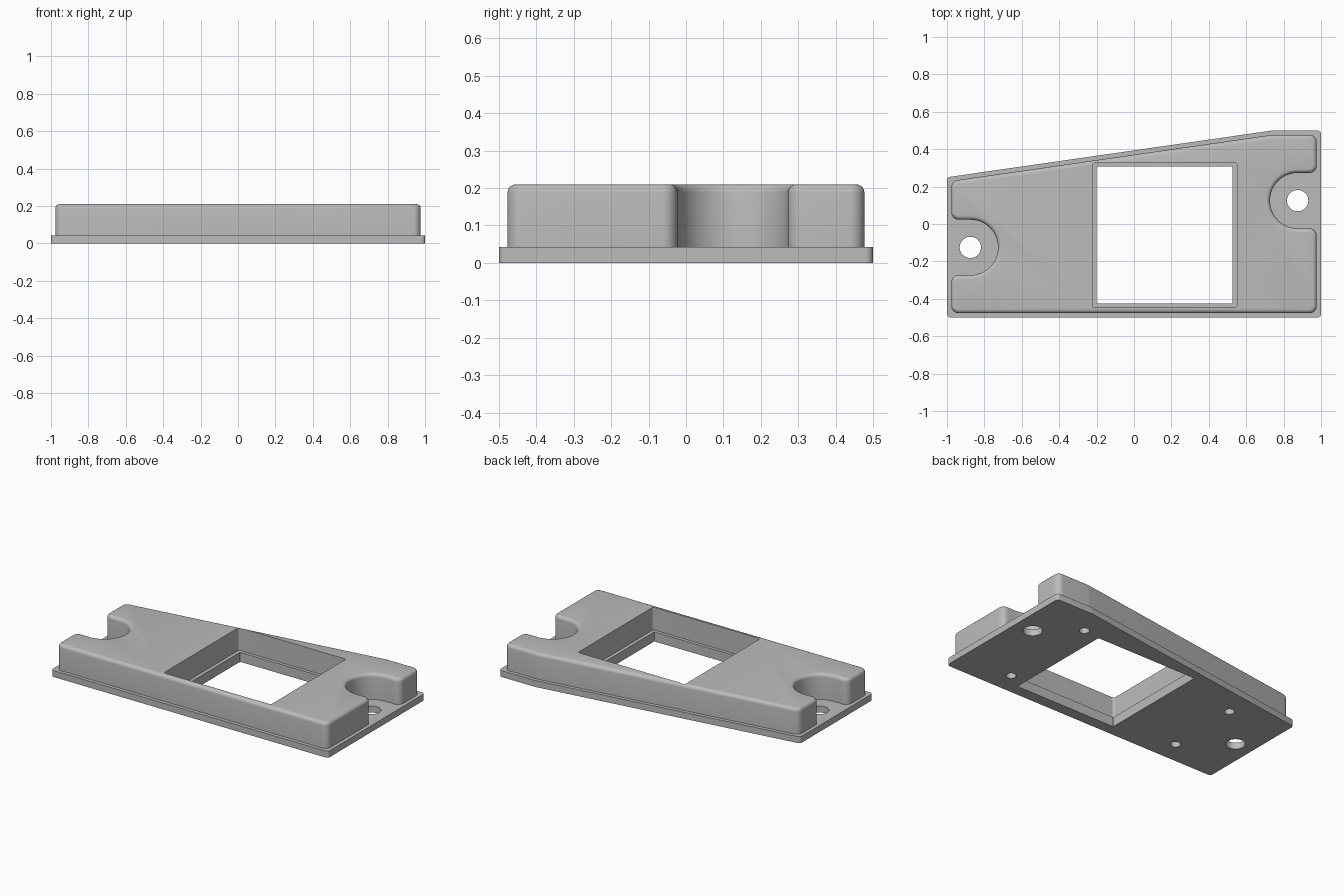
import bpy
import bmesh
import math
from mathutils import Vector

default = bpy.data.objects.get("Cube")
if default:
    bpy.data.objects.remove(default, do_unlink=True)

grey = bpy.data.materials.new("plain grey")
grey.use_nodes = True
colour = (0.5, 0.5, 0.5, 1)
grey.diffuse_color = colour
grey.node_tree.nodes["Principled BSDF"].inputs["Base Color"].default_value = colour


def rounded(corners):
    """Turn (x, y, radius) corners into an outline with filleted corners."""
    outline = []
    for i, (x, y, r) in enumerate(corners):
        here = Vector((x, y))
        a = (Vector(corners[i - 1][:2]) - here).normalized()
        b = (Vector(corners[(i + 1) % len(corners)][:2]) - here).normalized()
        half = a.angle(b) / 2
        centre = here + (a + b).normalized() * (r / math.sin(half))
        start = here + a * (r / math.tan(half)) - centre
        end = here + b * (r / math.tan(half)) - centre
        turn = start.angle_signed(end)
        steps = max(2, math.ceil(abs(turn) / math.radians(8)))
        for k in range(steps + 1):
            t = -turn * k / steps
            p = centre + Vector((start.x * math.cos(t) - start.y * math.sin(t),
                                 start.x * math.sin(t) + start.y * math.cos(t)))
            if not outline or (p - outline[-1]).length > 1e-4:
                outline.append(p)
    return outline


def prism(name, outline, low, high, fillet=0):
    """Extrude an outline upwards, optionally filleting its top rim."""
    bm = bmesh.new()
    base = bm.faces.new([bm.verts.new((p.x, p.y, low)) for p in outline])
    made = bmesh.ops.extrude_face_region(bm, geom=[base], use_keep_orig=True)["geom"]
    top = [v for v in made if isinstance(v, bmesh.types.BMVert)]
    bmesh.ops.translate(bm, verts=top, vec=(0, 0, high - low))
    bmesh.ops.recalc_face_normals(bm, faces=bm.faces[:])
    if fillet:
        rim = [e for e in bm.edges if all(v.co.z > high - 1e-5 for v in e.verts)]
        bmesh.ops.bevel(bm, geom=rim, offset=fillet, segments=5, profile=0.5,
                        affect='EDGES', clamp_overlap=False)
    mesh = bpy.data.meshes.new(name)
    bm.to_mesh(mesh)
    bm.free()
    mesh.materials.append(grey)
    obj = bpy.data.objects.new(name, mesh)
    bpy.context.collection.objects.link(obj)
    return obj


def circle(x, y, r, n=40):
    return [Vector((x + r * math.cos(math.tau * k / n),
                    y + r * math.sin(math.tau * k / n))) for k in range(n)]


def rectangle(x0, x1, y0, y1, r):
    return rounded([(x0, y0, r), (x1, y0, r), (x1, y1, r), (x0, y1, r)])


def combine(target, tool, operation):
    mod = target.modifiers.new(operation.lower(), 'BOOLEAN')
    mod.object, mod.operation, mod.solver = tool, operation, 'EXACT'
    bpy.context.view_layer.objects.active = target
    bpy.ops.object.modifier_apply(modifier=mod.name)
    bpy.data.objects.remove(tool, do_unlink=True)


# Thin flange with one slanted rear edge
c = 0.02
housing = prism("bezel_housing", rounded([
    (-1, -0.5, c), (1, -0.5, c), (1, 0.5, c), (0.74, 0.5, c), (-1, 0.25, c)]), 0, 0.042)

# Raised body with a U-shaped notch at each end
c, u = 0.04, 0.148
body = prism("raised_body", rounded([
    (-0.977, -0.477, c), (0.977, -0.477, c),
    (0.977, -0.023, c), (0.727, -0.023, u), (0.727, 0.273, u), (0.977, 0.273, c),
    (0.977, 0.477, c), (0.741, 0.477, c), (-0.977, 0.23, c),
    (-0.977, 0.023, c), (-0.727, 0.023, u), (-0.727, -0.273, u), (-0.977, -0.273, c),
]), 0.02, 0.21, 0.022)
combine(housing, body, 'UNION')

# Stepped window: wide pocket above, narrower opening through the lip
cutters = [
    prism("window_pocket", rectangle(-0.223, 0.55, -0.447, 0.328, 0.015), 0.062, 0.4),
    prism("window_opening", rectangle(-0.2, 0.527, -0.426, 0.307, 0.003), -0.1, 0.4),
]
# Mounting holes inside the notches
for side in (-1, 1):
    cutters.append(prism("mounting_hole", circle(0.875 * side, 0.125 * side, 0.057), -0.1, 0.3))
# Blind screw holes underneath
for x, y in ((0.635, -0.355), (0.645, 0.32), (-0.605, 0.14), (-0.61, -0.352)):
    cutters.append(prism("screw_hole", circle(x, y, 0.03, 24), -0.1, 0.15))
for cutter in cutters:
    combine(housing, cutter, 'DIFFERENCE')

# Smooth fillets, crisp edges
bpy.ops.object.select_all(action='DESELECT')
housing.select_set(True)
bpy.context.view_layer.objects.active = housing
bpy.ops.object.shade_smooth_by_angle(angle=math.radians(30))
